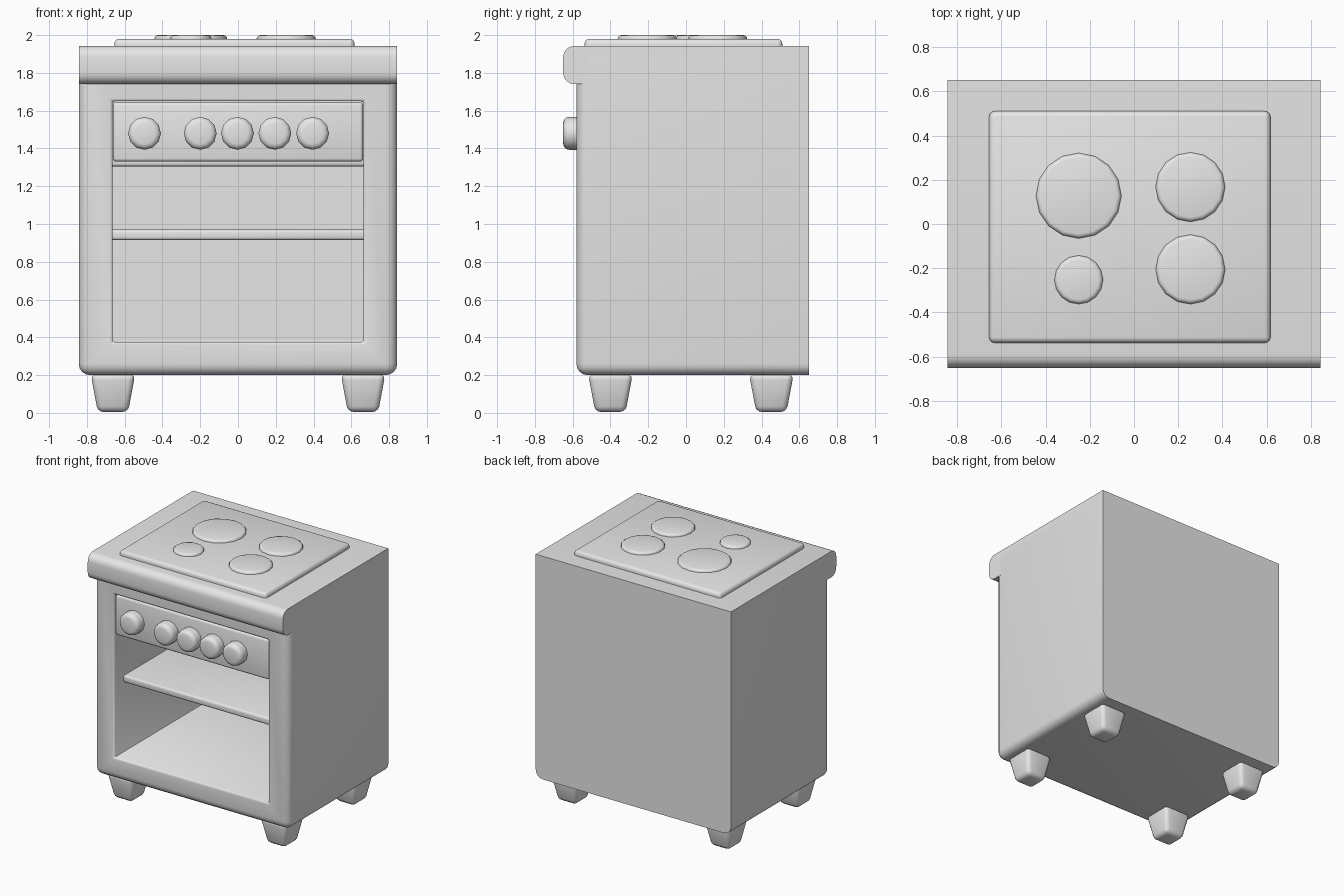
import bpy, bmesh, math
from mathutils import Matrix, Vector

cube = bpy.data.objects.get("Cube")
if cube:
    bpy.data.objects.remove(cube, do_unlink=True)

grey = bpy.data.materials.new("light grey")
grey.use_nodes = True
grey.diffuse_color = (0.8, 0.8, 0.8, 1)
grey.node_tree.nodes["Principled BSDF"].inputs["Base Color"].default_value = (0.8, 0.8, 0.8, 1)


def finish(bm, name, angle=40):
    bmesh.ops.recalc_face_normals(bm, faces=bm.faces)
    mesh = bpy.data.meshes.new(name)
    bm.to_mesh(mesh)
    bm.free()
    mesh.materials.append(grey)
    obj = bpy.data.objects.new(name, mesh)
    bpy.context.collection.objects.link(obj)
    bpy.ops.object.select_all(action='DESELECT')
    obj.select_set(True)
    bpy.context.view_layer.objects.active = obj
    bpy.ops.object.shade_smooth_by_angle(angle=math.radians(angle))
    return obj


def box_mesh(lo, hi):
    bm = bmesh.new()
    bmesh.ops.create_cube(bm, size=1)
    lo, hi = Vector(lo), Vector(hi)
    for v in bm.verts:
        v.co = Vector([lo[i] + (v.co[i] + 0.5) * (hi[i] - lo[i]) for i in range(3)])
    return bm


def round_edges(bm, edges, width, segments=3):
    bmesh.ops.bevel(bm, geom=list(edges), offset=width, segments=segments,
                    profile=0.5, affect='EDGES')


def rounded_box(name, lo, hi, width):
    bm = box_mesh(lo, hi)
    round_edges(bm, bm.edges, width)
    return finish(bm, name)


def disc(name, loc, radius, depth, sides, bevel, rotation=Matrix()):
    """Cylinder standing on loc with its outer rim rounded."""
    bm = bmesh.new()
    bmesh.ops.create_cone(bm, cap_ends=True, segments=sides, radius1=radius,
                          radius2=radius, depth=depth)
    bmesh.ops.translate(bm, verts=bm.verts, vec=(0, 0, depth / 2))
    rim = [e for e in bm.edges if all(v.co.z > depth * 0.9 for v in e.verts)]
    round_edges(bm, rim, bevel)
    bm.transform(Matrix.Translation(loc) @ rotation)
    return finish(bm, name, 60)


W, FRONT, BACK = 0.843, -0.58, 0.65
LID = 1.9

# Cabinet: rounded at the front, sides and bottom, square at the back
bm = box_mesh((-W, FRONT, 0.2), (W, BACK, LID))


def is_outer_round(e):
    a, b = (v.co for v in e.verts)
    mid = (a + b) / 2
    at_front, at_bottom = mid.y < FRONT + 0.01, mid.z < 0.21
    at_side = abs(mid.x) > W - 0.01
    return (at_front and (at_side or at_bottom)) or (at_side and at_bottom)


round_edges(bm, [e for e in bm.edges if is_outer_round(e)], 0.06, 4)

# Oven opening pushed into the front face
bm.normal_update()
front = max((f for f in bm.faces if f.normal.y < -0.99), key=lambda f: f.calc_area())
bmesh.ops.inset_region(bm, faces=[front], thickness=0.1)
for v in front.verts:
    v.co.x = math.copysign(0.665, v.co.x)
    v.co.z = 0.375 if v.co.z < 1 else 1.65
rim = list(front.edges)
rim_verts = set(front.verts)
out = bmesh.ops.extrude_discrete_faces(bm, faces=[front])
deep = out["faces"][0]
for v in deep.verts:
    v.co.y = 0.61
bmesh.ops.remove_doubles(bm, verts=bm.verts, dist=0.0001)


def on_opening(e):
    a, b = (v.co for v in e.verts)
    inside = all(abs(abs(c.x) - 0.665) < 0.001 and
                 (abs(c.z - 0.375) < 0.001 or abs(c.z - 1.65) < 0.001) for c in (a, b))
    return inside and (a.y + b.y) / 2 < 0.5


round_edges(bm, [e for e in bm.edges if on_opening(e)], 0.015, 2)
finish(bm, "cabinet")

# Worktop with a rounded overhanging front lip
r = 0.06
profile = [(BACK, LID), (BACK, 1.943)]
for centre_z, start in ((1.943 - r, 90), (1.74 + r, 180)):
    for i in range(6):
        a = math.radians(start + 18 * i)
        profile.append((-0.65 + r + r * math.cos(a), centre_z + r * math.sin(a)))
profile += [(-0.52, 1.74), (-0.52, LID)]
bm = bmesh.new()
face = bm.faces.new([bm.verts.new((-W, y, z)) for y, z in profile])
out = bmesh.ops.extrude_face_region(bm, geom=[face])
bmesh.ops.translate(bm, vec=(2 * W, 0, 0),
                    verts=[g for g in out["geom"] if isinstance(g, bmesh.types.BMVert)])
finish(bm, "worktop")

# Hob plate and burners
rounded_box("hob_plate", (-0.655, -0.537, 1.9), (0.617, 0.51, 1.98), 0.025)
burners = [(-0.25, 0.128, 0.193), (0.255, 0.167, 0.157),
           (0.255, -0.205, 0.157), (-0.25, -0.252, 0.11)]
for i, (x, y, radius) in enumerate(burners):
    disc(f"burner_{i + 1}", (x, y, 1.97), radius, 0.03, 16, 0.02)

# Control panel and knobs
rounded_box("control_panel", (-0.663, -0.57, 1.33), (0.663, -0.4, 1.645), 0.018)
face_front = Matrix.Rotation(math.radians(90), 4, 'X')
for i, x in enumerate((-0.495, -0.2, -0.003, 0.195, 0.395)):
    disc(f"knob_{i + 1}", (x, -0.56, 1.48), 0.087, 0.09, 12, 0.03, face_front)

# Oven shelf and the matching divider under the control panel
for name, z in (("oven_shelf", 0.915), ("oven_divider", 1.305)):
    rounded_box(name, (-0.68, -0.46, z), (0.68, 0.63, z + 0.055), 0.015)

# Tapered feet
for side, sx in (("left", 1), ("right", -1)):
    for end, y in (("front", -0.4), ("back", 0.452)):
        bm = box_mesh((-0.118, -0.118, 0.005), (0.118, 0.118, 0.205))
        for v in bm.verts:
            if v.co.z < 0.1:
                v.co.x *= 0.68
                v.co.y *= 0.68
        round_edges(bm, bm.edges, 0.03)
        bmesh.ops.translate(bm, verts=bm.verts, vec=(sx * 0.662, y, 0))
        finish(bm, f"{end}_{side}_foot")
